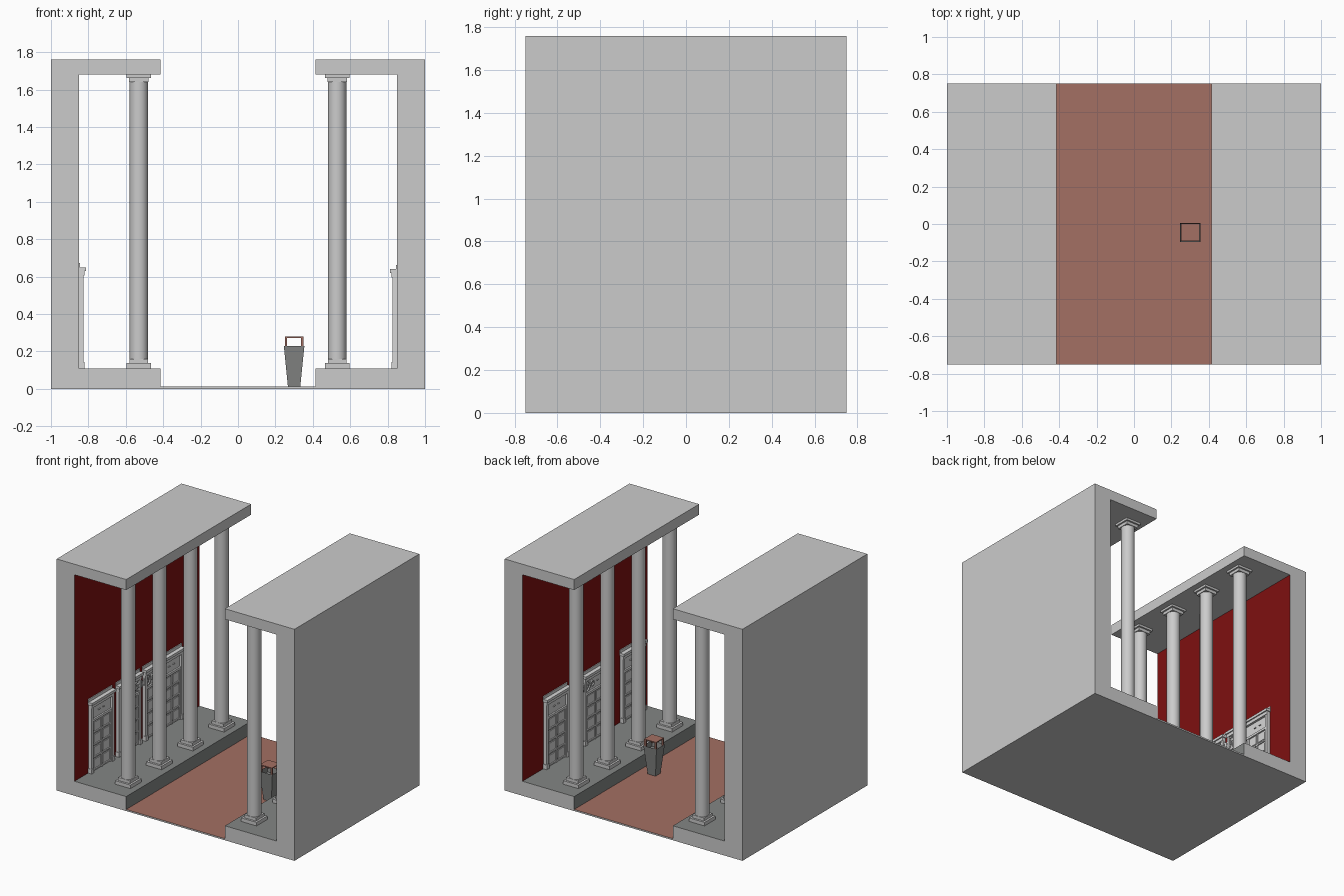
import bpy, bmesh, math
from mathutils import Matrix, Vector

if "Cube" in bpy.data.objects:
    bpy.data.objects.remove(bpy.data.objects["Cube"])


def material(name, r, g, b):
    m = bpy.data.materials.new(name)
    m.diffuse_color = (r, g, b, 1)
    m.use_nodes = True
    m.node_tree.nodes["Principled BSDF"].inputs["Base Color"].default_value = m.diffuse_color
    return m


STONE = material("pale stone", 0.6, 0.6, 0.6)
PAVING = material("grey paving", 0.23, 0.24, 0.235)
RED = material("deep red paint", 0.21, 0.005, 0.005)
CLAY = material("terracotta", 0.37, 0.16, 0.125)
METAL = material("bin grey", 0.23, 0.235, 0.23)
JOINERY = material("door white", 0.68, 0.68, 0.68)


def add_box(bm, x0, x1, y0, y1, z0, z1):
    size = Matrix.Diagonal((abs(x1 - x0), abs(y1 - y0), abs(z1 - z0), 1))
    mid = Matrix.Translation(((x0 + x1) / 2, (y0 + y1) / 2, (z0 + z1) / 2))
    bmesh.ops.create_cube(bm, size=1, matrix=mid @ size)


def add_ring(bm, centre, r_out, r_in, depth, segs=20):
    """Flat ring facing along x."""
    c, rows = Vector(centre), []
    for i in range(segs):
        a = 2 * math.pi * i / segs
        d = Vector((0, math.cos(a), math.sin(a)))
        rows.append([bm.verts.new(c + d * r + Vector((x, 0, 0)))
                     for r, x in ((r_out, 0), (r_out, depth), (r_in, depth), (r_in, 0))])
    for i in range(segs):
        p, q = rows[i], rows[(i + 1) % segs]
        for k in range(4):
            bm.faces.new((p[k], p[(k + 1) % 4], q[(k + 1) % 4], q[k]))


def finish(bm, name, mats, smooth=False):
    bmesh.ops.recalc_face_normals(bm, faces=bm.faces)
    me = bpy.data.meshes.new(name)
    bm.to_mesh(me)
    bm.free()
    ob = bpy.data.objects.new(name, me)
    bpy.context.collection.objects.link(ob)
    for m in mats:
        me.materials.append(m)
    if smooth:
        bpy.context.view_layer.objects.active = ob
        ob.select_set(True)
        bpy.ops.object.shade_smooth_by_angle(angle=math.radians(35))
        ob.select_set(False)
    return ob


# C-shaped gallery: wall, raised walkway and roof in one extruded profile
def gallery(side, name):
    bm = bmesh.new()
    profile = [(1, 0), (1, 1.76), (.415, 1.76), (.415, 1.68),
               (.85, 1.68), (.85, .11), (.415, .11), (.415, 0)]
    face = bm.faces.new([bm.verts.new((side * x, -.75, z)) for x, z in profile])
    new = bmesh.ops.extrude_face_region(bm, geom=[face])["geom"]
    bmesh.ops.translate(bm, vec=(0, 1.5, 0), verts=[v for v in new if isinstance(v, bmesh.types.BMVert)])
    bmesh.ops.recalc_face_normals(bm, faces=bm.faces)
    for f in bm.faces:
        c = f.calc_center_median()
        if abs(f.normal.y) > .5:
            continue
        if abs(abs(c.x) - .85) < .01:
            f.material_index = 1          # painted back wall
        elif .04 < c.z < .12 and abs(c.x) < .7:
            f.material_index = 2          # walkway top and kerb
    finish(bm, name, [STONE, RED, PAVING])


# Column with stepped square base and capital
def column(x, y, name):
    bm = bmesh.new()
    for half, z0, z1 in ((.065, .11, .137), (.05, .137, .16), (.052, 1.64, 1.663), (.065, 1.663, 1.68)):
        add_box(bm, x - half, x + half, y - half, y + half, z0, z1)
    bmesh.ops.create_cone(bm, cap_ends=True, segments=32, radius1=.049, radius2=.049, depth=1.48,
                          matrix=Matrix.Translation((x, y, .9)))
    finish(bm, name, [STONE], True)


# Panelled door with frame, cornice and ornamental fanlight
def door(side, yc, width, top, leaves, name):
    bm = bmesh.new()
    h = width / 2

    def slab(d, y0, y1, z0, z1, d0=-.002):
        add_box(bm, side * (.85 - d0), side * (.85 - d), yc + y0, yc + y1, z0, z1)

    j, light = .03, top - .14                          # jamb width, fanlight sill
    slab(.01, -h + .01, h - .01, .11, top)             # backing leaf
    for s in (-1, 1):
        slab(.025, s * (h - .008), s * (h - j), .11, top - .025)
        slab(.03, s * (h - .004), s * (h - j - .004), .11, .145)
    slab(.028, -h + .008, h - .008, top - .045, top - .02)
    slab(.037, -h, h, top - .02, top)                  # cornice
    slab(.006, -h, h, top, top + .022)                 # backboard
    slab(.022, -h + j, h - j, light - .018, light)     # transom
    leaf = (width - 2 * j) / leaves
    for n in range(leaves):
        y0 = -h + j + n * leaf
        mid = y0 + leaf / 2
        for y in (y0, y0 + leaf - .012):               # stiles
            slab(.018, y, y + .012, .11, light - .018)
        slab(.018, mid - .005, mid + .005, .11, light - .018)
        rows = 4
        step = (light - .018 - .115) / rows
        for r in range(rows):
            z = .115 + r * step
            slab(.018, y0, y0 + leaf, z, z + .01)
            for s in (-1, 1):                          # raised panels
                slab(.015, mid + s * .014, mid + s * (leaf / 2 - .022), z + .022, z + step - .012)
        cz = light + (top - .045 - light) / 2          # fanlight rings
        add_ring(bm, (side * .84, mid, cz), .044, .035, -side * .009)
        add_ring(bm, (side * .84, mid, cz), .018, .008, -side * .009, 12)
        for s in (-1, 1):
            add_ring(bm, (side * .84, mid + s * .068, cz), .023, .015, -side * .009, 14)
            slab(.017, mid + s * .018, mid + s * .036, cz - .003, cz + .003)
    finish(bm, name, [JOINERY])


for side, label in ((-1, "left"), (1, "right")):
    gallery(side, label + "_gallery")
    for i in range(4):
        column(side * .53, -.5625 + .375 * i, f"{label}_column_{i + 1}")

door(-1, -.445, .29, .65, 1, "left_door_1")
door(-1, -.115, .29, .65, 1, "left_door_2")
door(-1, .295, .47, .65, 2, "left_double_door")
for i, y in enumerate((.36, -.105, -.56)):
    door(1, y, .29, .64, 1, f"right_door_{i + 1}")

# Sunken street floor with terracotta top
bm = bmesh.new()
add_box(bm, -.415, .415, -.75, .75, 0, .012)
for f in bm.faces:
    f.material_index = int(f.calc_center_median().z > .011)
finish(bm, "street_floor", [STONE, CLAY])

# Tapered litter bin, hollowed at the rim
BX, BY = .3, -.045
bm = bmesh.new()
add_box(bm, BX - .055, BX + .055, BY - .05, BY + .05, .012, .23)
for v in bm.verts:
    if v.co.z < .1:
        v.co.x = BX + (v.co.x - BX) * .6
        v.co.y = BY + (v.co.y - BY) * .6
rim = [f for f in bm.faces if f.calc_center_median().z > .22]
bmesh.ops.inset_region(bm, faces=rim, thickness=.008)
bmesh.ops.translate(bm, verts=list(rim[0].verts), vec=(0, 0, -.04))
finish(bm, "bin_body", [METAL])

# Bin lid carried on corner posts
bm = bmesh.new()
add_box(bm, BX - .05, BX + .05, BY - .047, BY + .047, .273, .28)
for sx in (-1, 1):
    for sy in (-1, 1):
        add_box(bm, BX + sx * .05, BX + sx * .037, BY + sy * .047, BY + sy * .034, .222, .274)
finish(bm, "bin_lid", [CLAY])
